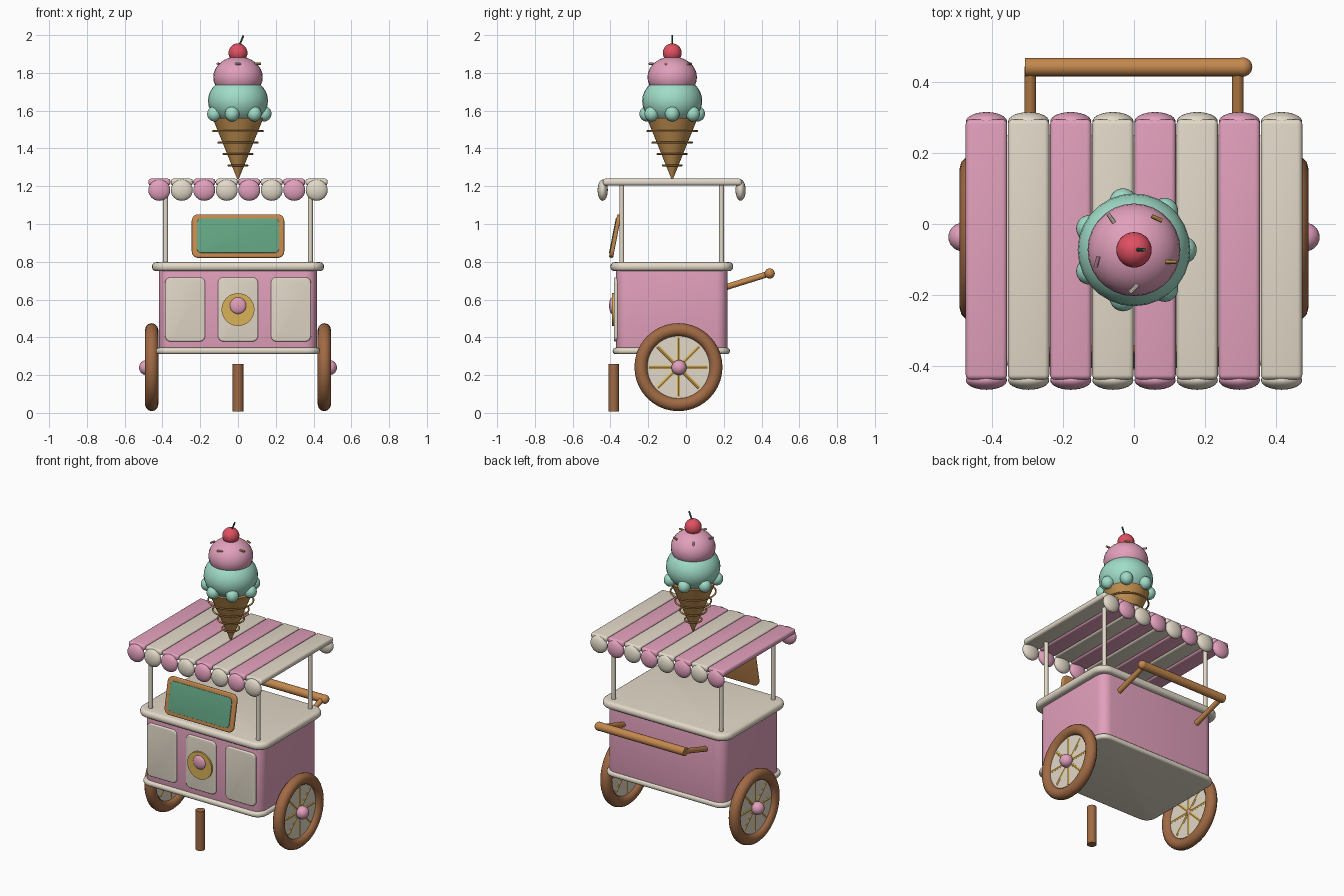
import bpy, bmesh, math
from mathutils import Vector, Matrix

if "Cube" in bpy.data.objects:
    bpy.data.objects.remove(bpy.data.objects["Cube"])


def mat(name, r, g, b):
    lin = lambda c: ((c / 255 + 0.055) / 1.055) ** 2.4
    m = bpy.data.materials.new(name)
    m.diffuse_color = (lin(r), lin(g), lin(b), 1)
    m.use_nodes = True
    m.node_tree.nodes["Principled BSDF"].inputs["Base Color"].default_value = m.diffuse_color
    return m


PINK = mat("pink", 226, 160, 188)
CREAM = mat("cream", 226, 217, 200)
MINT = mat("mint", 160, 220, 200)
GOLD = mat("gold", 218, 178, 88)
WOOD = mat("caramel wood", 196, 136, 78)
BROWN = mat("dark wood", 160, 106, 68)
CONE = mat("waffle", 194, 144, 80)
RED = mat("cherry red", 224, 80, 98)
BOARD = mat("board green", 98, 164, 130)
STEM = mat("stem green", 62, 112, 78)


def finish(name, bm, material, angle=35):
    me = bpy.data.meshes.new(name)
    bm.to_mesh(me)
    bm.free()
    me.materials.append(material)
    ob = bpy.data.objects.new(name, me)
    bpy.context.collection.objects.link(ob)
    bpy.context.view_layer.objects.active = ob
    ob.select_set(True)
    bpy.ops.object.shade_smooth_by_angle(angle=math.radians(angle))
    ob.select_set(False)
    return ob


def rounded_box(name, loc, size, material, axis=2, corner=0.05, edge=0.01, tilt=0):
    """Box with corners rounded along one axis, then softened rims."""
    bm = bmesh.new()
    bmesh.ops.create_cube(bm, size=1, matrix=Matrix.Diagonal((*size, 1)))
    if corner:
        along = [e for e in bm.edges
                 if abs((e.verts[0].co - e.verts[1].co).normalized()[axis]) > 0.9]
        bmesh.ops.bevel(bm, geom=along, offset=corner, segments=6, profile=0.5,
                        affect='EDGES')
    sharp = [e for e in bm.edges if e.calc_face_angle(0) > 0.7]
    bmesh.ops.bevel(bm, geom=sharp, offset=edge, segments=4, profile=0.5, affect='EDGES')
    bm.transform(Matrix.Translation(loc) @ Matrix.Rotation(tilt, 4, 'X'))
    return finish(name, bm, material)


def ball(name, loc, radii, material):
    bm = bmesh.new()
    bmesh.ops.create_uvsphere(bm, u_segments=28, v_segments=16, radius=1)
    bm.transform(Matrix.Translation(loc) @ Matrix.Diagonal((*radii, 1)))
    return finish(name, bm, material, 60)


def rod(name, a, b, r1, material, r2=None, segments=20):
    a, b = Vector(a), Vector(b)
    d = b - a
    bm = bmesh.new()
    bmesh.ops.create_cone(bm, cap_ends=True, segments=segments, radius1=r1,
                          radius2=r1 if r2 is None else r2, depth=d.length)
    bm.transform(Matrix.Translation((a + b) / 2) @
                 d.to_track_quat('Z', 'Y').to_matrix().to_4x4())
    return finish(name, bm, material)


def ring(name, loc, major, minor, material, sideways=False):
    rot = (0, math.pi / 2, 0) if sideways else (0, 0, 0)
    bpy.ops.mesh.primitive_torus_add(location=loc, rotation=rot, major_radius=major,
                                     minor_radius=minor, major_segments=40, minor_segments=12)
    ob = bpy.context.object
    ob.name = name
    ob.data.materials.append(material)
    bpy.ops.object.shade_smooth()
    ob.select_set(False)


CY = -0.075  # centre of the cart body in y

# Cart body, trim and counter
rounded_box("body", (0, CY, 0.55), (0.836, 0.59, 0.44), PINK, corner=0.06, edge=0.015)
rounded_box("base_trim", (0, CY - 0.003, 0.328), (0.87, 0.62, 0.034), CREAM, corner=0.07, edge=0.015)
rounded_box("counter", (0, CY, 0.774), (0.91, 0.65, 0.047), CREAM, corner=0.08, edge=0.021)

# Front panels and medallion
for i, x in enumerate((-0.28, 0, 0.28)):
    rounded_box(f"front_panel_{i}", (x, -0.37, 0.548), (0.212, 0.022, 0.34), CREAM,
                axis=1, corner=0.03, edge=0.007)
rod("medallion", (0, -0.37, 0.547), (0, -0.392, 0.547), 0.087, GOLD, segments=32)
ball("medallion_knob", (0, -0.39, 0.568), (0.044, 0.017, 0.044), PINK)

# Wheels
WY, WZ = -0.04, 0.242
for s, side in ((-1, "left"), (1, "right")):
    wx = s * 0.457
    ring(f"{side}_tyre", (wx, WY, WZ), 0.198, 0.035, BROWN, sideways=True)
    rod(f"{side}_wheel_disc", (wx - 0.008, WY, WZ), (wx + 0.008, WY, WZ), 0.18, CREAM, segments=40)
    for k in range(4):
        a = k * math.pi / 4
        dy, dz = 0.155 * math.cos(a), 0.155 * math.sin(a)
        rod(f"{side}_spoke_{k}", (wx, WY - dy, WZ - dz), (wx, WY + dy, WZ + dz),
            0.012, GOLD, segments=8)
    ball(f"{side}_hub", (s * 0.484, WY + 0.003, WZ - 0.002), (0.04, 0.04, 0.04), PINK)

# Front support leg
rod("front_leg", (0, -0.383, 0.008), (0, -0.383, 0.26), 0.028, BROWN)

# Push handle
rod("handle_bar", (-0.308, 0.443, 0.738), (0.31, 0.443, 0.738), 0.026, WOOD)
ball("handle_end", (0.307, 0.443, 0.738), (0.027, 0.027, 0.027), WOOD)
for s, side in ((-1, "left"), (1, "right")):
    rod(f"{side}_handle_arm", (s * 0.293, 0.2, 0.662), (s * 0.293, 0.443, 0.738), 0.016, WOOD)

# Canopy posts
for sx in (-1, 1):
    for y in (-0.34, 0.188):
        rod(f"post_{sx}_{y}", (sx * 0.383, y, 0.785), (sx * 0.383, y, 1.22), 0.013, CREAM)

# Striped canopy with scalloped ends
W = 0.119
for i in range(8):
    x = (i - 3.5) * W
    colour = CREAM if i % 2 else PINK
    rounded_box(f"canopy_strip_{i}", (x, CY + 0.003, 1.222), (W - 0.002, 0.735, 0.036), colour,
                corner=0, edge=0.014)
    for y, end in ((-0.441, "front"), (0.289, "back")):
        ball(f"{end}_scallop_{i}", (x, y, 1.179), (0.058, 0.027, 0.056), colour)

# Menu board leaning back
T = math.radians(-11)
rounded_box("menu_frame", (0, -0.375, 0.936), (0.49, 0.022, 0.234), WOOD, axis=1,
            corner=0.035, edge=0.007, tilt=T)
off = Matrix.Rotation(T, 3, 'X') @ Vector((0, -0.011, 0))
rounded_box("menu_panel", Vector((0, -0.375, 0.936)) + off, (0.436, 0.008, 0.186), BOARD,
            axis=1, corner=0.025, edge=0.002, tilt=T)

# Waffle cone with wire rings
IY = -0.073
rod("cone", (0, IY, 1.235), (0, IY, 1.56), 0.003, CONE, r2=0.134, segments=32)
for i in range(4):
    z = 1.31 + 0.0605 * i
    ring(f"cone_ring_{i}", (0, IY, z), 0.05 + 0.0275 * i, 0.005, CONE)

# Scoops and drips
ball("mint_scoop", (0, IY, 1.652), (0.159, 0.159, 0.132), MINT)
for i in range(7):
    a = i * math.tau / 7
    ball(f"drip_{i}", (0.139 * math.cos(a), IY + 0.139 * math.sin(a), 1.583),
         (0.038, 0.038, 0.04), MINT)
ball("pink_scoop", (0, IY, 1.777), (0.131, 0.131, 0.11), PINK)

# Sprinkles
for i, (deg, colour) in enumerate(((-55, CREAM), (-25, GOLD), (0, GOLD), (45, CREAM), (75, PINK))):
    a, t = math.radians(126 - 72 * i), math.radians(deg)
    c = Vector((0.11 * math.cos(a), IY + 0.11 * math.sin(a), 1.848))
    d = Vector((math.cos(t), math.sin(t), 0)) * 0.016
    rod(f"sprinkle_{i}", c - d, c + d, 0.006, colour, segments=10)

# Cherry and stem
ball("cherry", (0, IY, 1.906), (0.05, 0.05, 0.05), RED)
rod("cherry_stem", (0.005, IY, 1.94), (0.029, IY, 1.998), 0.005, STEM, segments=10)
